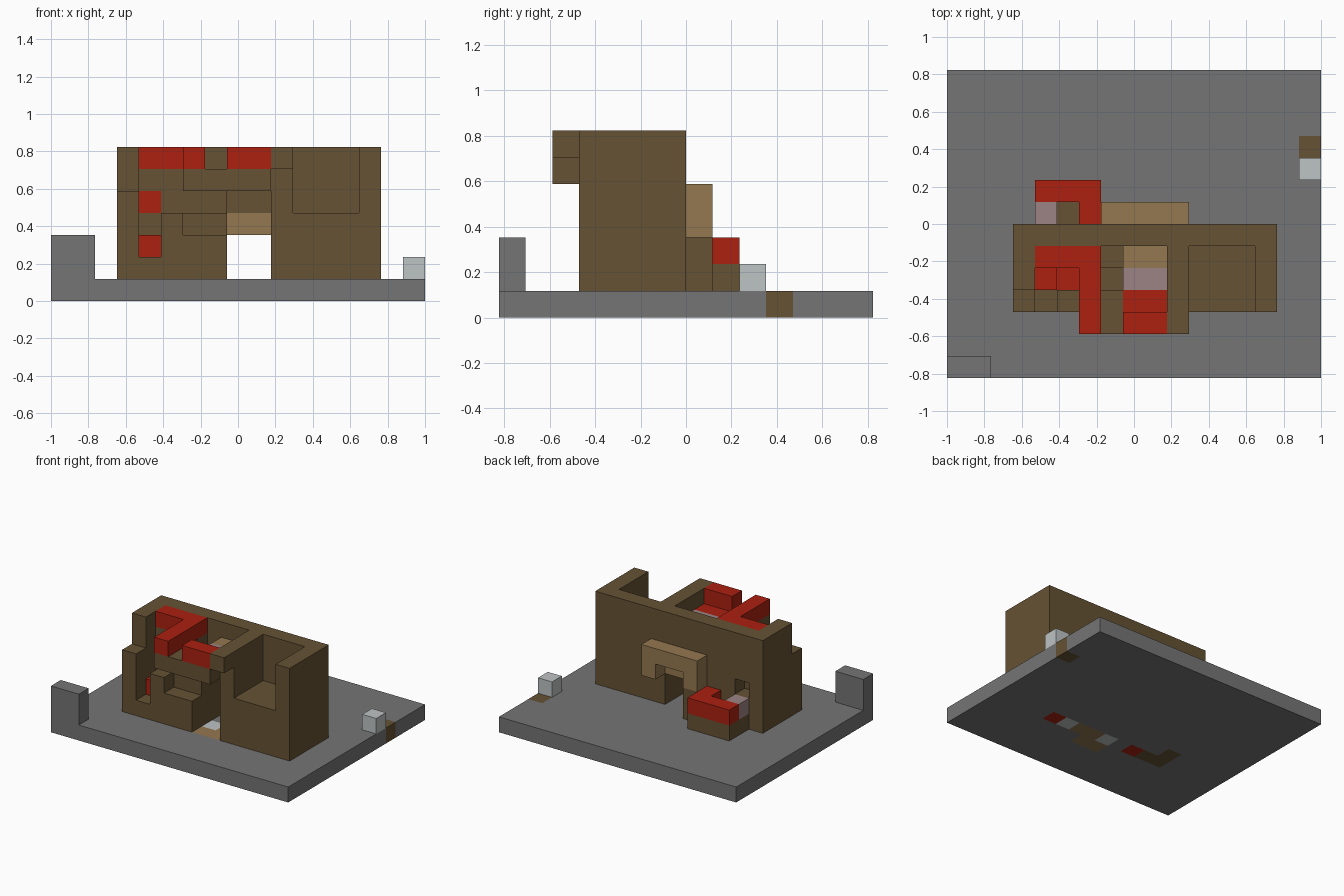
import bpy, bmesh
from itertools import product
from mathutils import Vector

cube = bpy.data.objects.get("Cube")
if cube:
    bpy.data.objects.remove(cube, do_unlink=True)

NX, NY = 17, 14
U = 2 / NX


def material(name, rgb):
    lin = [((c / 255 + 0.055) / 1.055) ** 2.4 for c in rgb] + [1]
    m = bpy.data.materials.new(name)
    m.use_nodes = True
    m.diffuse_color = lin
    m.node_tree.nodes["Principled BSDF"].inputs["Base Color"].default_value = lin
    return m


MATS = {
    "grey": material("stone grey", (117, 117, 117)),
    "brown": material("dark wood brown", (102, 82, 52)),
    "tan": material("light wood tan", (148, 120, 80)),
    "red": material("brick red", (172, 32, 16)),
    "white": material("pale white", (190, 195, 195)),
    "mauve": material("glass mauve", (156, 132, 132)),
}
NAMES = list(MATS)
cells = {}


def fill(part, colour, i, j, k):
    """Fill an inclusive block range of the grid with one part and colour."""
    spans = [(s, s) if isinstance(s, int) else s for s in (i, j, k)]
    for c in product(*[range(a, b + 1) for a, b in spans]):
        if part:
            cells[c] = (part, colour)
        else:
            cells.pop(c, None)


def carve(i, j, k):
    fill(None, None, i, j, k)


# Ground slab with coloured paving blocks
fill("base", "grey", (0, 16), (0, 13), 0)
fill("base", "brown", 16, 10, 0)
fill("base", "tan", (8, 9), 3, 0)
fill("base", "tan", (9, 10), 4, 0)
fill("base", "white", 8, 4, 0)
fill("base", "white", 11, 4, 0)
for i in (6, 12):
    fill("base", "red", i, 4, 0)
fill("base", "brown", (4, 5), 4, 0)
fill("base", "brown", 4, 5, 0)

# Loose blocks on the ground
fill("corner_block", "grey", (0, 1), 0, (1, 2))
fill("white_block", "white", 16, 9, 1)

# Back wall with doorway and niche
fill("back_wall", "brown", (3, 14), 6, (1, 6))
carve((8, 9), 6, (1, 2))
carve(4, 6, 3)
fill("back_wall", "tan", (8, 9), 6, 3)

# Right tower with open upper recess
fill("right_tower", "brown", (10, 14), (3, 5), (1, 6))
carve((11, 13), (3, 5), (4, 6))
fill("right_tower", "brown", 10, 2, 6)

# Left side wall and stepped front wall
fill("left_wall", "brown", 3, (4, 5), (1, 6))
fill("left_wall", "brown", 3, 3, (1, 4))
fill("front_wall", "brown", (4, 7), 3, 1)
fill("front_wall", "brown", 5, 3, (2, 3))
fill("front_wall", "brown", (6, 7), 3, 2)
fill("inner_wall", "brown", (6, 7), 4, (1, 3))
fill("inner_wall", "brown", (4, 7), 5, (1, 4))
fill("inner_wall", "brown", (4, 6), 5, 5)
fill("inner_wall", "red", 4, 5, 4)
fill("inner_step", "red", 4, 4, (1, 2))
fill("inner_step", "red", 5, 4, 1)

# Balcony floor, red railing and roof beams
fill("balcony", "brown", (6, 9), 2, 5)
fill("balcony", "brown", (6, 7), 3, 5)
for j, colour in ((3, "red"), (4, "mauve"), (5, "tan")):
    fill("upper_floor", colour, (8, 9), j, 5)
fill("railing", "red", (8, 9), 2, 6)
fill("roof_beam", "red", 6, (2, 5), 6)
fill("roof_beam", "red", (4, 5), 5, 6)

# Arch over the back doorway
fill("back_arch", "tan", (7, 10), 7, 4)
for i in (7, 10):
    fill("back_arch", "tan", i, 7, 3)
fill("back_arch", "brown", 7, 7, (1, 2))

# Low annex behind the wall
fill("annex", "brown", (4, 6), (7, 8), 1)
fill("annex", "red", (4, 6), 8, 2)
fill("annex", "red", 6, 7, 2)
fill("annex", "mauve", 4, 7, 2)


def build(part):
    """Make one object from the exposed block faces of a part."""
    bm = bmesh.new()
    for c, (owner, colour) in cells.items():
        if owner != part:
            continue
        for axis, side in product(range(3), (0, 1)):
            near = list(c)
            near[axis] += 2 * side - 1
            if tuple(near) in cells:
                continue
            b, d = (axis + 1) % 3, (axis + 2) % 3
            ring = [(0, 0), (1, 0), (1, 1), (0, 1)]
            verts = []
            for s, t in (ring if side else ring[::-1]):
                p = Vector(c)
                p[axis] += side
                p[b] += s
                p[d] += t
                verts.append(bm.verts.new((p - Vector((NX / 2, NY / 2, 0))) * U))
            bm.faces.new(verts).material_index = NAMES.index(colour)
    bmesh.ops.remove_doubles(bm, verts=bm.verts, dist=U / 100)
    # Merge the flat block faces into large ones, keeping colour borders
    bmesh.ops.dissolve_limit(bm, angle_limit=0.01, verts=bm.verts,
                             edges=bm.edges, delimit={"MATERIAL"})
    mesh = bpy.data.meshes.new(part)
    bm.to_mesh(mesh)
    bm.free()
    for m in MATS.values():
        mesh.materials.append(m)
    bpy.context.collection.objects.link(bpy.data.objects.new(part, mesh))


for part in dict.fromkeys(owner for owner, _ in cells.values()):
    build(part)
